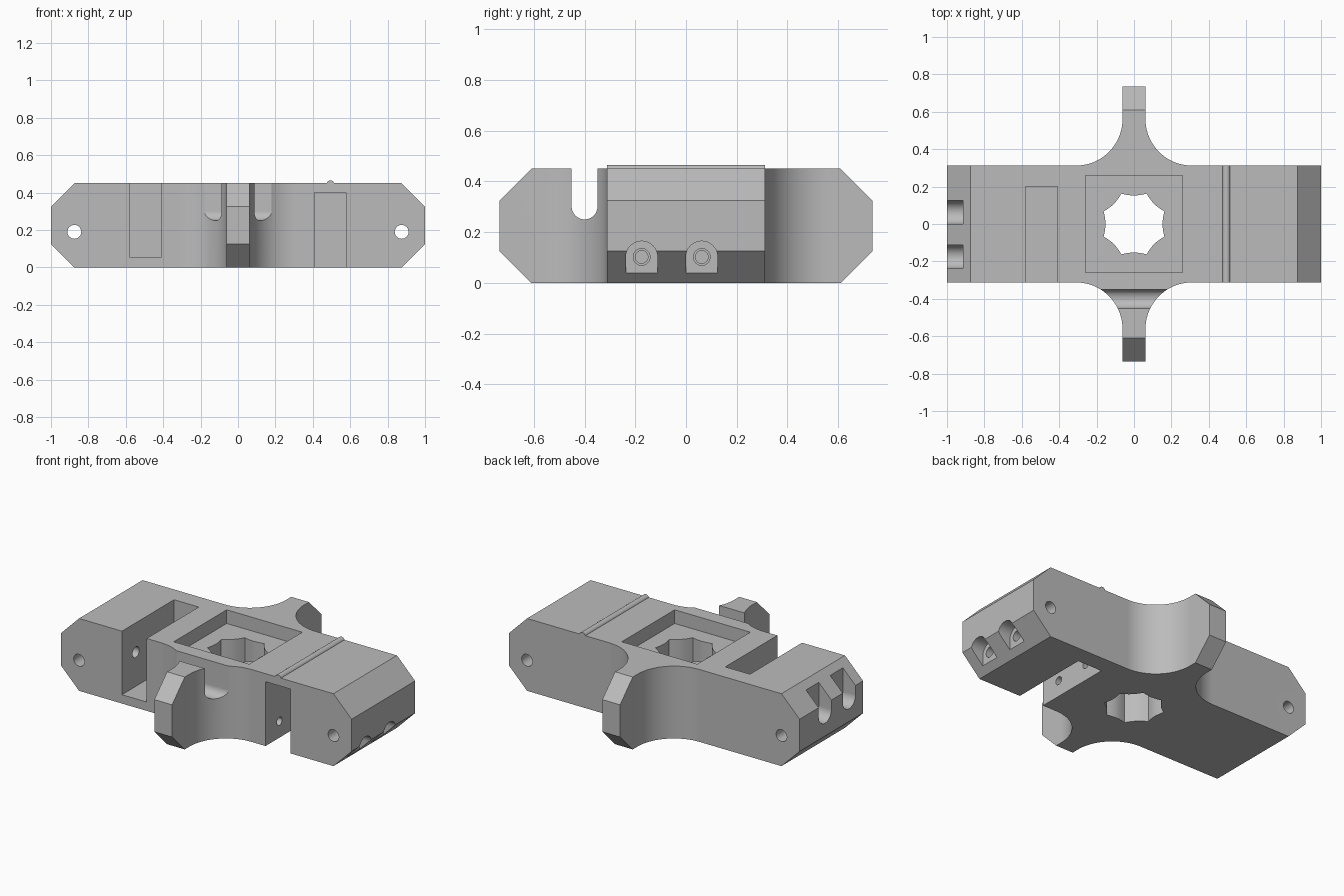
import bpy, bmesh
from math import sin, cos, pi
from mathutils import Vector

cube = bpy.data.objects.get("Cube")
if cube:
    bpy.data.objects.remove(cube)

grey = bpy.data.materials.new("plain grey")
grey.use_nodes = True
grey.diffuse_color = (0.5, 0.5, 0.5, 1)
grey.node_tree.nodes["Principled BSDF"].inputs["Base Color"].default_value = (0.5, 0.5, 0.5, 1)

HEIGHT, HALF, ARM, REACH = 0.45, 0.312, 0.061, 0.735
CHAMFER = 0.125


def arc(cx, cy, r, a0, a1, n=16):
    return [(cx + r * cos(a0 + (a1 - a0) * i / n),
             cy + r * sin(a0 + (a1 - a0) * i / n)) for i in range(n + 1)]


def circle(cx, cy, r, n=32):
    return arc(cx, cy, r, 0, 2 * pi, n)[:-1]


def rect(x0, y0, x1, y1):
    return [(x0, y0), (x1, y0), (x1, y1), (x0, y1)]


def prism(name, pts, axis, lo, hi):
    """Extrude a 2D profile along an axis: the profile uses the other two axes in order."""
    place = {"x": lambda u, v, w: (w, u, v),
             "y": lambda u, v, w: (u, w, v),
             "z": lambda u, v, w: (u, v, w)}[axis]
    bm = bmesh.new()
    face = bm.faces.new([bm.verts.new(place(u, v, lo)) for u, v in pts])
    ext = bmesh.ops.extrude_face_region(bm, geom=[face])
    step = Vector(place(0, 0, hi - lo))
    bmesh.ops.translate(bm, vec=step, verts=[g for g in ext["geom"] if isinstance(g, bmesh.types.BMVert)])
    bmesh.ops.recalc_face_normals(bm, faces=bm.faces)
    mesh = bpy.data.meshes.new(name)
    bm.to_mesh(mesh)
    bm.free()
    mesh.materials.append(grey)
    obj = bpy.data.objects.new(name, mesh)
    bpy.context.collection.objects.link(obj)
    return obj


def activate(obj):
    bpy.ops.object.select_all(action="DESELECT")
    obj.select_set(True)
    bpy.context.view_layer.objects.active = obj


# Cross-shaped body outline: a quarter with a filleted arm, mirrored around
R = 0.25
quarter = [(1, HALF)] + arc(ARM + R, HALF + R, R, 1.5 * pi, pi, 20) + [(ARM, REACH)]
outline = quarter + [(-x, y) for x, y in reversed(quarter)]
outline += [(-x, -y) for x, y in outline]
body = prism("cross_body", outline, "z", 0, HEIGHT)

# Chamfers at the four ends, top and bottom
bm = bmesh.new()
bm.from_mesh(body.data)
for direction, reach in (((1, 0), 1), ((-1, 0), 1), ((0, 1), REACH), ((0, -1), REACH)):
    for up, z in ((1, HEIGHT), (-1, 0)):
        normal = Vector((*direction, up))
        point = Vector((*direction, 0)) * (reach - CHAMFER) + Vector((0, 0, z))
        cut = bmesh.ops.bisect_plane(bm, geom=bm.verts[:] + bm.edges[:] + bm.faces[:],
                                     plane_co=point, plane_no=normal, clear_outer=True)
        edges = [e for e in cut["geom_cut"] if isinstance(e, bmesh.types.BMEdge)]
        bmesh.ops.edgenet_fill(bm, edges=edges)
bmesh.ops.recalc_face_normals(bm, faces=bm.faces)
bm.to_mesh(body.data)
bm.free()

cutters = []


def cutter(name, pts, axis, lo, hi):
    obj = prism(name, pts, axis, lo, hi)
    obj.hide_render = True
    cutters.append(obj)


# Square recess and scalloped eight-point centre hole
cutter("recess_cutter", rect(-0.26, -0.26, 0.26, 0.26), "z", HEIGHT - 0.085, 0.6)
star = []
for k in range(8):
    for t in range(8):
        radius = 0.176 - 0.024 * sin(pi * t / 8) ** 0.8
        a = (k + 0.5 + t / 8) * pi / 4
        star.append((radius * cos(a), radius * sin(a)))
cutter("centre_hole_cutter", star, "z", -0.1, 0.6)

# Side slots: the left one opens upward, the right one downward
cutter("upper_slot_cutter", rect(-0.58, 0.055, -0.41, 0.6), "y", -0.5, 0.2)
cutter("lower_slot_cutter", rect(0.408, -0.1, 0.578, 0.4), "y", -0.5, 0.2)

# Round-bottomed notch across the front arm
cutter("arm_notch_cutter", arc(-0.4, 0.301, 0.051, pi, 2 * pi) + [(-0.349, 0.6), (-0.451, 0.6)],
       "x", -0.5, 0.5)

# Pin holes through both ends, and screw pockets with clearance and pilot holes
for side, z, opening in ((1, 0.102, -0.2), (-1, 0.267, 0.6)):
    cutter("pin_hole_cutter", circle(side * 0.875, 0.19, 0.037), "y", -0.5, 0.5)
    turn = -pi if side < 0 else pi
    for y in (-0.175, 0.062):
        pocket = arc(y, z, 0.0625, 0, turn) + [(y - 0.0625, opening), (y + 0.0625, opening)]
        cutter("screw_pocket_cutter", pocket, "x", *sorted((side * 0.913, side * 1.1)))
        cutter("clearance_hole_cutter", circle(y, z, 0.033), "x", *sorted((side * 0.5, side * 1.1)))
        cutter("pilot_hole_cutter", circle(y, z, 0.025), "x", *sorted((side * 0.3, side * 0.55)))

for obj in cutters:
    mod = body.modifiers.new(obj.name, "BOOLEAN")
    mod.operation = "DIFFERENCE"
    mod.solver = "EXACT"
    mod.object = obj
activate(body)
for mod in list(body.modifiers):
    bpy.ops.object.modifier_apply(modifier=mod.name)
for obj in cutters:
    bpy.data.objects.remove(obj)

# Thin rounded rib across the top
rib = prism("top_rib", circle(0.494, HEIGHT - 0.006, 0.021, 24), "y", -HALF, HALF)

for obj in (body, rib):
    activate(obj)
    bpy.ops.object.shade_smooth_by_angle(angle=pi / 6)
    weighted = obj.modifiers.new("even_shading", "WEIGHTED_NORMAL")
    weighted.keep_sharp = True
